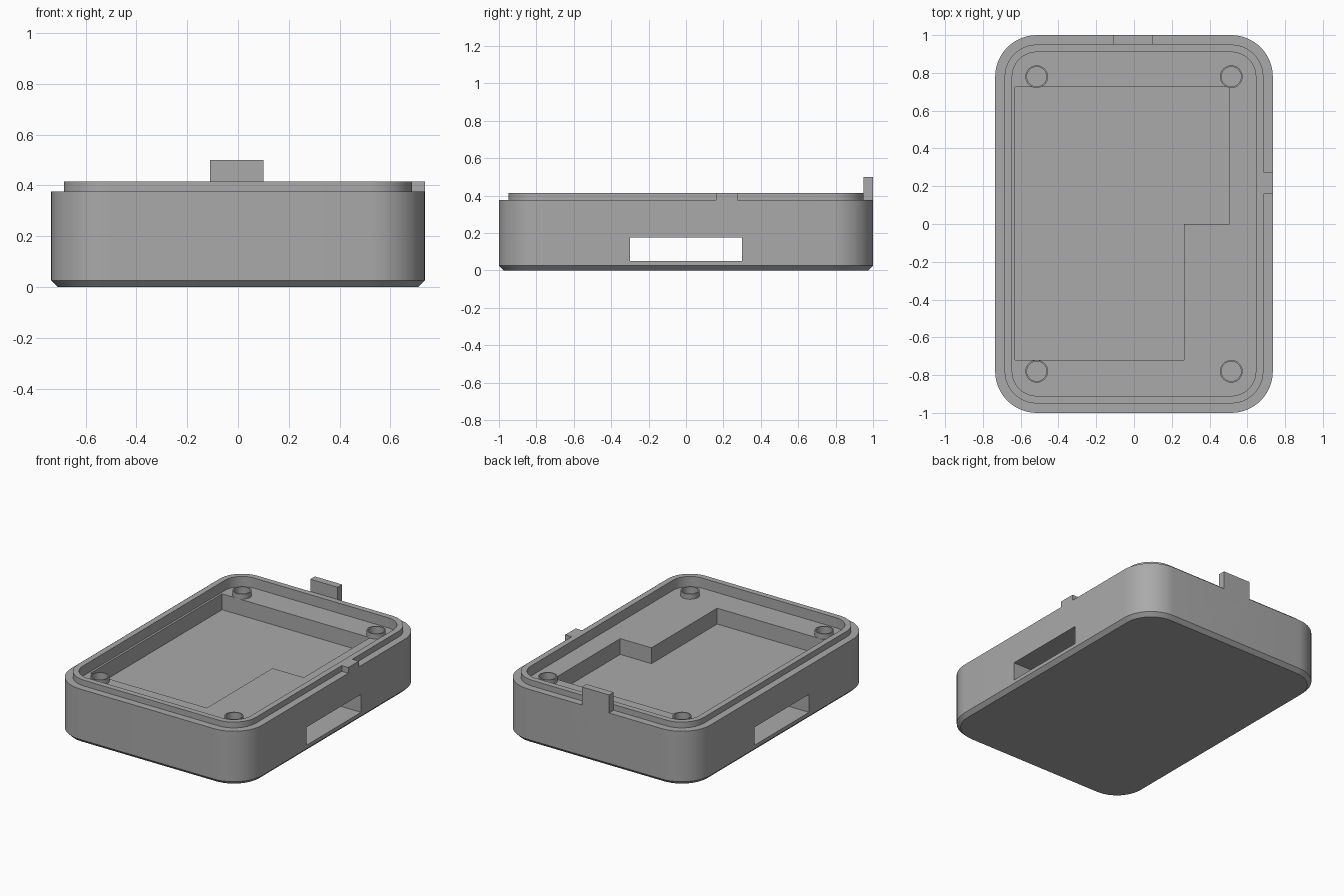
import bpy
import bmesh
from math import cos, sin, pi, radians

if "Cube" in bpy.data.objects:
    bpy.data.objects.remove(bpy.data.objects["Cube"], do_unlink=True)

HALF_X, HALF_Y, CORNER = 0.735, 1.0, 0.22
SHOULDER, LIP_TOP, LEDGE, FLOOR, POST_TOP = 0.375, 0.415, 0.345, 0.235, 0.38
POST_R, BORE_R = 0.06, 0.052

gray = bpy.data.materials.new("plastic_gray")
gray.use_nodes = True
GRAY = (0.40, 0.40, 0.40, 1)
gray.diffuse_color = GRAY
gray.node_tree.nodes["Principled BSDF"].inputs["Base Color"].default_value = GRAY


def rounded_rect(inset, steps=12):
    """Outline of the case, moved inwards by inset."""
    r = CORNER - inset
    pts = []
    for q, (sx, sy) in enumerate([(1, 1), (-1, 1), (-1, -1), (1, -1)]):
        for i in range(steps + 1):
            a = (q + i / steps) * pi / 2
            pts.append((sx * (HALF_X - CORNER) + r * cos(a),
                        sy * (HALF_Y - CORNER) + r * sin(a)))
    return pts


def circle(x, y, r, steps=40):
    return [(x + r * cos(2 * pi * i / steps), y + r * sin(2 * pi * i / steps))
            for i in range(steps)]


def loft(name, rings, closed=False):
    """Skin a list of (outline, z) rings; cap the ends or join last to first."""
    bm = bmesh.new()
    loops = [[bm.verts.new((x, y, z)) for x, y in outline] for outline, z in rings]
    pairs = list(zip(loops, loops[1:]))
    if closed:
        pairs.append((loops[-1], loops[0]))
    for a, b in pairs:
        n = len(a)
        for i in range(n):
            j = (i + 1) % n
            bm.faces.new((a[i], a[j], b[j], b[i]))
    if not closed:
        bm.faces.new(loops[0][::-1])
        bm.faces.new(loops[-1])
    bmesh.ops.recalc_face_normals(bm, faces=bm.faces)
    mesh = bpy.data.meshes.new(name)
    bm.to_mesh(mesh)
    bm.free()
    mesh.materials.append(gray)
    obj = bpy.data.objects.new(name, mesh)
    bpy.context.collection.objects.link(obj)
    return obj


def box(name, x0, x1, y0, y1, z0, z1):
    outline = [(x0, y0), (x1, y0), (x1, y1), (x0, y1)]
    return loft(name, [(outline, z0), (outline, z1)])


def select_only(obj):
    bpy.ops.object.select_all(action="DESELECT")
    obj.select_set(True)
    bpy.context.view_layer.objects.active = obj


def combine(body, tool, operation):
    """Apply a boolean and remove the tool object."""
    mod = body.modifiers.new(tool.name, "BOOLEAN")
    mod.operation, mod.object, mod.solver = operation, tool, "EXACT"
    select_only(body)
    bpy.ops.object.modifier_apply(modifier=mod.name)
    bpy.data.objects.remove(tool, do_unlink=True)


# Case shell: chamfered base, shoulder, raised lip and inner ledge
case = loft("case_body", [(rounded_rect(inset), z) for inset, z in [
    (0.025, 0), (0, 0.025), (0, SHOULDER), (0.05, SHOULDER),
    (0.05, LIP_TOP), (0.09, LIP_TOP), (0.09, LEDGE)]])

# L-shaped pocket sunk into the ledge
pocket = [(-0.63, -0.72), (0.265, -0.72), (0.265, 0), (0.505, 0),
          (0.505, 0.725), (-0.63, 0.725)]
combine(case, loft("pocket", [(pocket, FLOOR), (pocket, LEDGE + 0.03)]), "DIFFERENCE")

# Strap tunnel running side to side below the pocket
combine(case, box("strap_tunnel", -1, 1, -0.3, 0.3, 0.05, 0.175), "DIFFERENCE")

# Catch at the back and locating key on the left side
combine(case, box("back_catch", -0.11, 0.10, 0.95, 1.0, SHOULDER - 0.05, 0.5), "UNION")
combine(case, box("side_key", 0.67, HALF_X, 0.16, 0.275, SHOULDER - 0.05, LIP_TOP), "UNION")

# Screw posts in the four corners, with bores going into the ledge
parts = [case]
for sy, end in ((-1, "front"), (1, "back")):
    for sx, side in ((-1, "right"), (1, "left")):
        x, y = 0.515 * sx, 0.78 * sy
        bore, rim = circle(x, y, BORE_R), circle(x, y, POST_R)
        combine(case, loft("bore", [(bore, FLOOR), (bore, LEDGE + 0.03)]), "DIFFERENCE")
        parts.append(loft(f"{end}_{side}_screw_post", [
            (rim, LEDGE), (rim, POST_TOP), (bore, POST_TOP), (bore, LEDGE)], closed=True))

for part in parts:
    select_only(part)
    bpy.ops.object.shade_smooth_by_angle(angle=radians(30))
